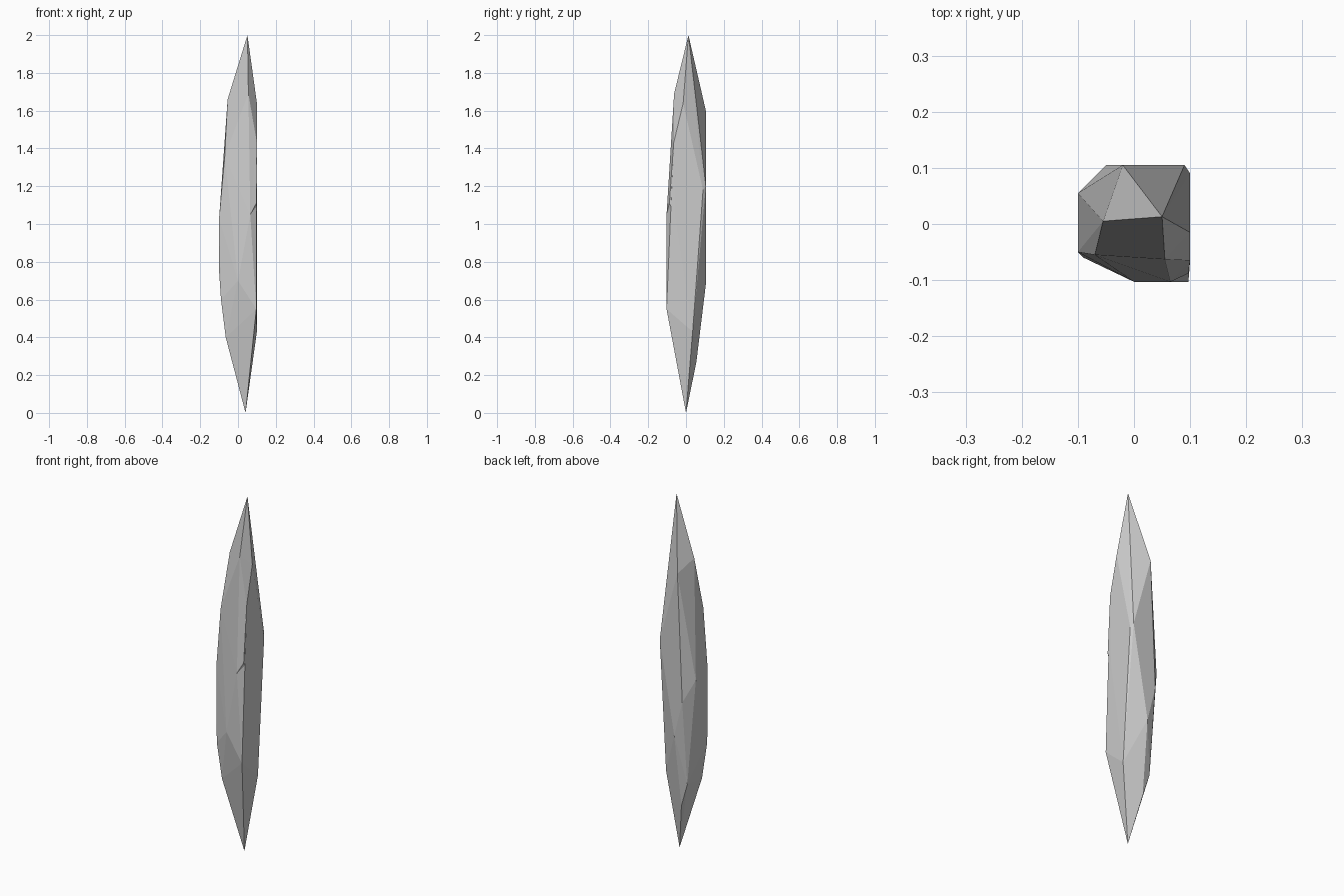
import bpy, bmesh

if "Cube" in bpy.data.objects:
    bpy.data.objects.remove(bpy.data.objects["Cube"])


def hull(name, points):
    """Faceted closed solid wrapped around a few corner points."""
    bm = bmesh.new()
    for p in points:
        bm.verts.new(p)
    res = bmesh.ops.convex_hull(bm, input=bm.verts)
    loose = [v for v in bm.verts if not v.link_faces]
    bmesh.ops.delete(bm, geom=loose, context='VERTS')
    bmesh.ops.recalc_face_normals(bm, faces=bm.faces)
    mesh = bpy.data.meshes.new(name)
    bm.to_mesh(mesh)
    bm.free()
    obj = bpy.data.objects.new(name, mesh)
    bpy.context.collection.objects.link(obj)
    return obj


# corners shared by the shard and its chipped front right edge
shoulder = (0.10, -0.065, 1.43)
chip_left = (0.065, -0.103, 1.05)
chip_right = (0.10, -0.06, 1.05)

tips = [(0.05, 0.013, 2.0), (0.04, 0.0, 0.0)]
upper = [(-0.055, 0.005, 1.66), (0.055, -0.063, 1.69), (0.10, -0.015, 1.64),
         (-0.02, 0.105, 1.60), (-0.07, -0.055, 1.36), shoulder]
middle = [(0.09, 0.105, 1.20), (0.10, 0.09, 1.18), (-0.10, 0.055, 1.0),
          (-0.05, 0.105, 0.88), (-0.10, -0.05, 1.03), (-0.10, -0.05, 0.75),
          chip_left, chip_right]
lower = [(0.0, -0.103, 0.70), (0.0, 0.105, 0.68), (-0.09, -0.06, 0.60),
         (0.097, -0.103, 0.55), (0.10, 0.035, 0.43), (-0.065, -0.05, 0.40),
         (-0.05, 0.06, 0.40), (-0.01, 0.055, 0.27)]

# main crystal shard
hull("shard", tips + upper + middle + lower)

# small overhanging ridge above the chip
hull("chip_ridge", [shoulder, chip_left, chip_right, (0.097, -0.088, 1.11)])
